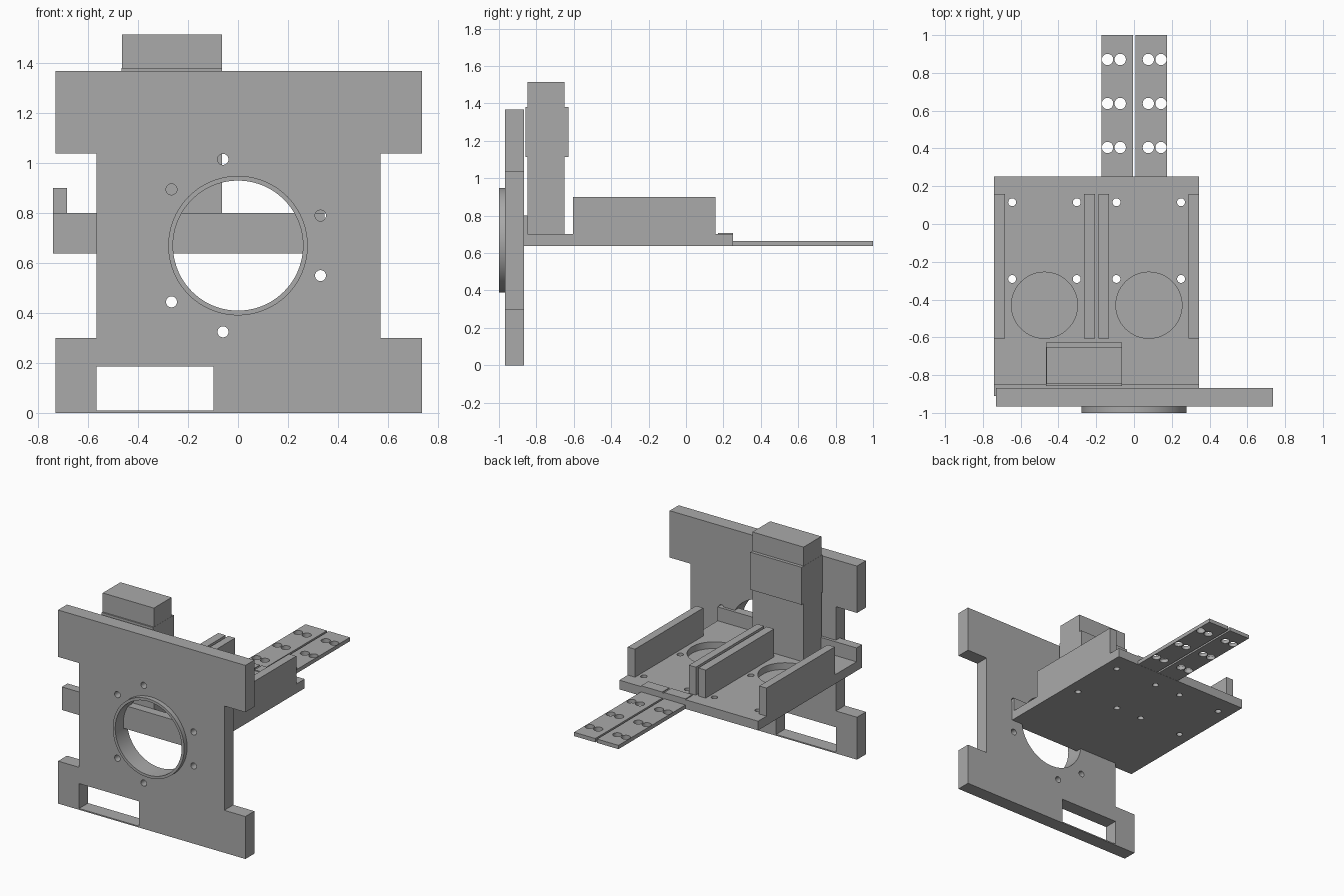
import bpy, bmesh, math
from mathutils import Vector

if "Cube" in bpy.data.objects:
    bpy.data.objects.remove(bpy.data.objects["Cube"])

grey = bpy.data.materials.new("machined grey")
grey.diffuse_color = (0.4, 0.4, 0.4, 1)
grey.use_nodes = True
grey.node_tree.nodes["Principled BSDF"].inputs["Base Color"].default_value = grey.diffuse_color


def rect(x0, x1, y0, y1):
    return [(x0, y0), (x1, y0), (x1, y1), (x0, y1)]


def circle(cx, cy, r, n=48):
    return [(cx + r * math.cos(2 * math.pi * i / n),
             cy + r * math.sin(2 * math.pi * i / n)) for i in range(n)]


def prism(bm, pts, lo, hi, axis):
    """Extrude a 2D outline from lo to hi along axis 'Y' (outline in xz) or 'Z' (outline in xy)."""
    place = (lambda a, b: (a, lo, b)) if axis == 'Y' else (lambda a, b: (a, b, lo))
    face = bm.faces.new([bm.verts.new(place(*p)) for p in pts])
    out = bmesh.ops.extrude_face_region(bm, geom=[face])
    step = Vector((0, hi - lo, 0)) if axis == 'Y' else Vector((0, 0, hi - lo))
    bmesh.ops.translate(bm, vec=step,
                        verts=[v for v in out['geom'] if isinstance(v, bmesh.types.BMVert)])


def make(name, solids, axis):
    bm = bmesh.new()
    for pts, lo, hi in solids:
        prism(bm, pts, lo, hi, axis)
    bmesh.ops.recalc_face_normals(bm, faces=bm.faces)
    me = bpy.data.meshes.new(name)
    bm.to_mesh(me)
    bm.free()
    me.materials.append(grey)
    ob = bpy.data.objects.new(name, me)
    bpy.context.collection.objects.link(ob)
    return ob


def part(name, pts, lo, hi, axis='Z', cuts=()):
    """A solid with optional cut-outs, each cut being (outline, lo, hi)."""
    ob = make(name, [(pts, lo, hi)], axis)
    if cuts:
        cutter = make(name + "_cutter", cuts, axis)
        cutter.hide_render = True
        mod = ob.modifiers.new("cut", 'BOOLEAN')
        mod.operation, mod.solver, mod.object = 'DIFFERENCE', 'EXACT', cutter
        dg = bpy.context.evaluated_depsgraph_get()
        me = bpy.data.meshes.new_from_object(ob.evaluated_get(dg))
        ob.modifiers.clear()
        ob.data = me
        bpy.data.objects.remove(cutter)
    bpy.ops.object.select_all(action='DESELECT')
    ob.select_set(True)
    bpy.context.view_layer.objects.active = ob
    bpy.ops.object.shade_smooth_by_angle(angle=math.radians(30))
    return ob


# Front plate: notched sides, bore, bolt holes and lower window
outline = [(-0.73, 0), (0.735, 0), (0.735, 0.30), (0.57, 0.30), (0.57, 1.037), (0.735, 1.037),
           (0.735, 1.368), (-0.73, 1.368), (-0.73, 1.037), (-0.565, 1.037), (-0.565, 0.30), (-0.73, 0.30)]
bolts = [(x, 0.669 + s * d) for x, d in ((-0.06, 0.345), (-0.266, 0.225), (0.33, 0.12)) for s in (1, -1)]
holes = [circle(0, 0.669, 0.26, 96), rect(-0.565, -0.097, 0.009, 0.185)]
holes += [circle(x, z, 0.022, 24) for x, z in bolts]
part("front_plate", outline, -0.967, -0.867, 'Y', [(h, -1.1, -0.7) for h in holes])

# Raised collar around the bore
part("bore_collar", circle(0, 0.669, 0.279, 96), -1.0, -0.966, 'Y',
     [(circle(0, 0.669, 0.26, 96), -1.1, -0.9)])

# Platform with screw holes and two blind round pockets
screws = [(circle(x, y, 0.021, 24), 0.5, 0.9)
          for x in (-0.645, -0.303, -0.093, 0.249) for y in (0.115, -0.291)]
pockets = [(circle(x, -0.43, 0.175, 64), 0.655, 0.9) for x in (-0.474, 0.079)]
part("platform", rect(-0.74, 0.345, -0.85, 0.252), 0.637, 0.702, 'Z', screws + pockets)

# Upright lip let into the back of the front plate
part("platform_lip", rect(-0.74, 0.345, -0.91, -0.847), 0.637, 0.80)

# Guide ribs
for i, (x0, x1) in enumerate(((-0.74, -0.683), (-0.265, -0.207), (-0.187, -0.133), (0.288, 0.345))):
    part(f"guide_rib_{i + 1}", rect(x0, x1, -0.605, 0.158), 0.69, 0.90)

# Perforated rear strips and their mounting pads
for side, x0, x1, xs in (("left", -0.172, -0.005, (-0.14, -0.073)),
                         ("right", 0.009, 0.175, (0.076, 0.143))):
    cuts = [(circle(x, y, 0.03, 32), 0.5, 0.8) for x in xs for y in (0.405, 0.638, 0.871)]
    part(f"{side}_strip", rect(x0, x1, 0.172, 1.0), 0.638, 0.665, 'Z', cuts)
    part(f"{side}_strip_pad", rect(x0, x1, 0.172, 0.252), 0.66, 0.708)

# Tower block with a thicker band
part("tower", rect(-0.464, -0.064, -0.848, -0.65), 0.69, 1.514)
part("tower_band", rect(-0.465, -0.063, -0.858, -0.627), 1.115, 1.38)
